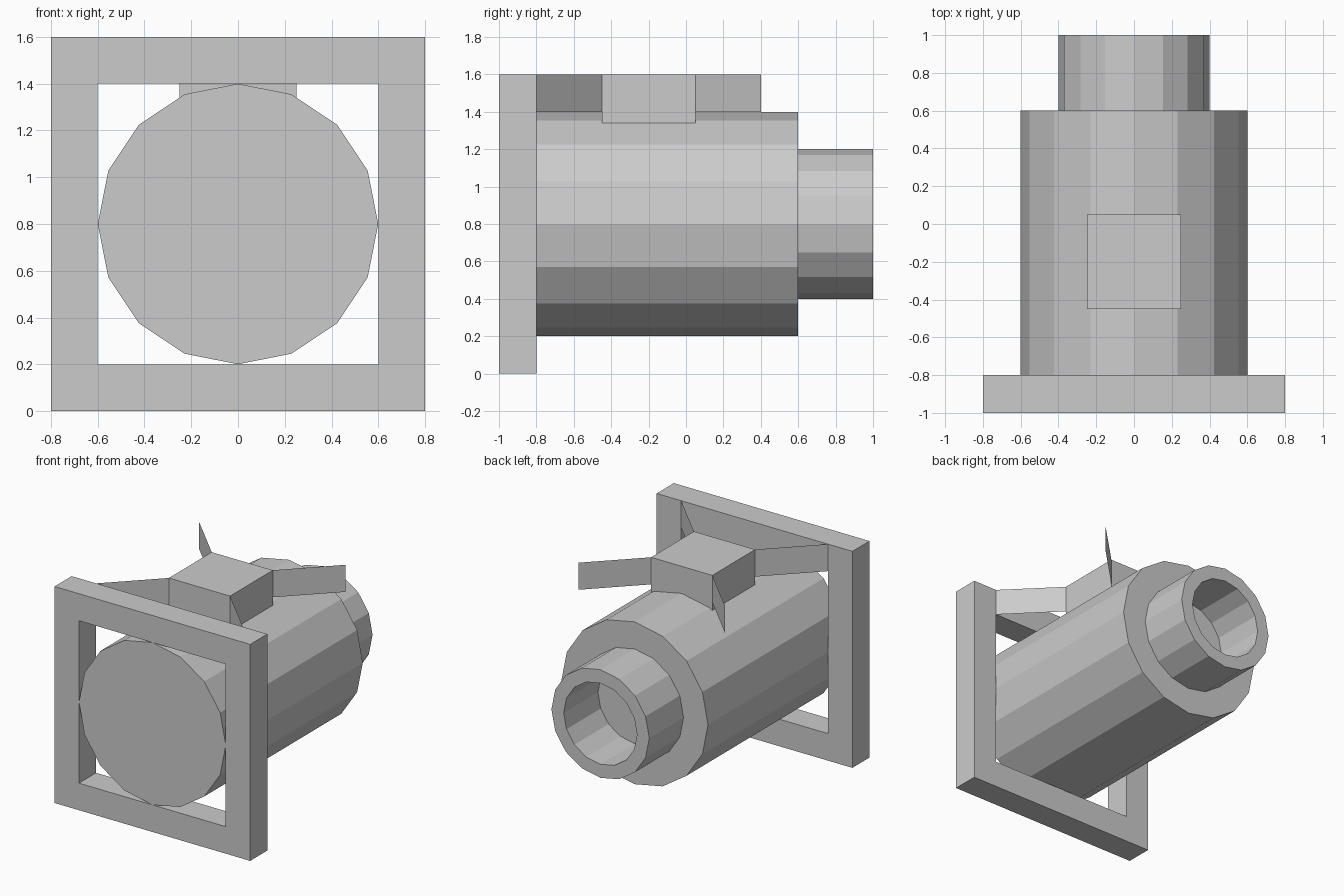
import bpy, bmesh
from math import cos, sin, pi, sqrt

if "Cube" in bpy.data.objects:
    bpy.data.objects.remove(bpy.data.objects["Cube"])

CZ = 0.8  # height of the barrel axis


def make_object(name, bm, recalc=True):
    if recalc:
        bmesh.ops.recalc_face_normals(bm, faces=bm.faces)
    mesh = bpy.data.meshes.new(name)
    bm.to_mesh(mesh)
    bm.free()
    obj = bpy.data.objects.new(name, mesh)
    bpy.context.collection.objects.link(obj)
    return obj


def turned(name, profile, sides, phase=0.0, closed=False):
    """Sweep (radius, y) points around the y axis; cap the ends or close the loop."""
    bm = bmesh.new()
    rings = []
    for r, y in profile:
        angles = [phase + 2 * pi * i / sides for i in range(sides)]
        rings.append([bm.verts.new((r * cos(a), y, CZ + r * sin(a))) for a in angles])
    pairs = list(zip(rings, rings[1:]))
    if closed:
        pairs.append((rings[-1], rings[0]))
    else:
        bm.faces.new(rings[0])
        bm.faces.new(rings[-1])
    for a, b in pairs:
        for i in range(sides):
            j = (i + 1) % sides
            bm.faces.new((a[i], a[j], b[j], b[i]))
    return make_object(name, bm)


# Barrel with a stepped, hollow rear nozzle
turned("barrel", [(0.6, -1.0), (0.6, 0.6), (0.4, 0.6), (0.4, 1.0),
                  (0.3, 1.0), (0.3, 0.6)], 16)

# Square front frame
d = sqrt(2)
turned("front_frame", [(0.8 * d, -1.0), (0.8 * d, -0.8),
                       (0.6 * d, -0.8), (0.6 * d, -1.0)], 4, pi / 4, closed=True)

# Block on top, sunk into the barrel
bm = bmesh.new()
bmesh.ops.create_cube(bm, size=1.0)
bmesh.ops.scale(bm, vec=(0.5, 0.5, 0.4), verts=bm.verts)
bmesh.ops.translate(bm, vec=(0, -0.2, 1.4), verts=bm.verts)
make_object("top_block", bm)

# Four thin blades running diagonally out of the block corners
for side, sx in (("left", -1), ("right", 1)):
    for end, sy in (("front", -1), ("rear", 1)):
        bm = bmesh.new()
        pts = [(0.25, 1.4), (0.6, 1.4), (0.6, 1.6), (0.25, 1.6)]
        bm.faces.new([bm.verts.new((sx * o, -0.2 + sy * o, z)) for o, z in pts])
        make_object(f"{end}_{side}_blade", bm, recalc=False)
